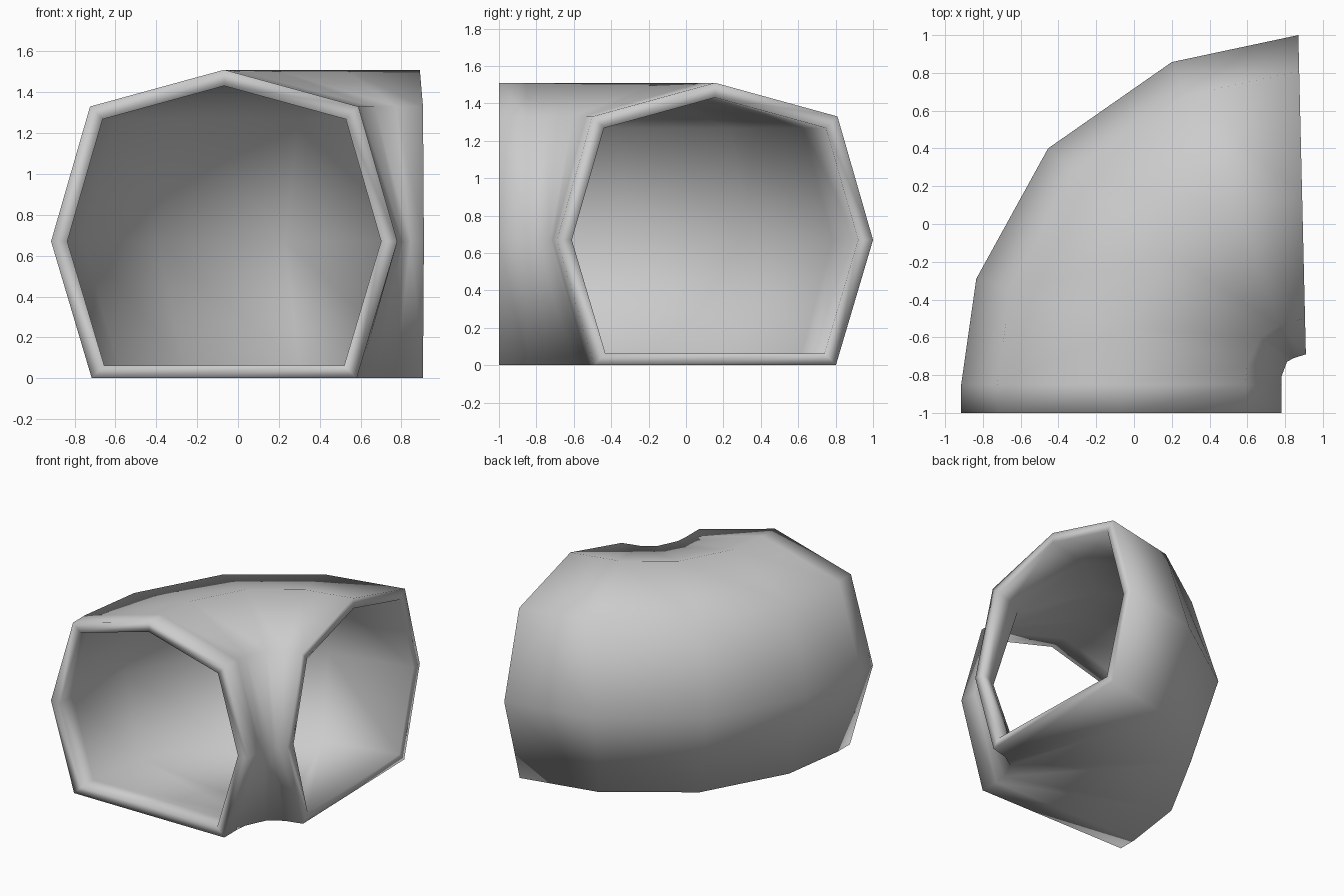
import bpy, bmesh
from mathutils import Vector

if "Cube" in bpy.data.objects:
    bpy.data.objects.remove(bpy.data.objects["Cube"])

# Heptagonal cross-section: (sideways fraction of half width, height)
PROFILE = [(-1, 0.67), (-0.775, 1.33), (0, 1.51), (0.775, 1.33),
           (1, 0.67), (0.765, 0.0), (-0.765, 0.0)]
# Stations round the bend: plan position of the outer and inner side
STATIONS = [((-0.915, -1.0), (0.78, -1.0)), ((-0.915, -0.85), (0.78, -0.85)),
            ((-0.835, -0.29), (0.78, -0.81)), ((-0.455, 0.40), (0.81, -0.73)),
            ((0.20, 0.857), (0.845, -0.71)), ((0.87, 1.0), (0.91, -0.69))]
N = len(PROFILE)


def ring(bm, station, scale):
    a, b = Vector(station[0]), Vector(station[1])
    mid, half = (a + b) / 2, (b - a) / 2
    verts = []
    for s, z in PROFILE:
        p = mid + half * s * scale
        verts.append(bm.verts.new((p.x, p.y, 0.67 + (z - 0.67) * scale)))
    return verts


def bridge(bm, r1, r2):
    for i in range(N):
        j = (i + 1) % N
        bm.faces.new((r1[i], r1[j], r2[j], r2[i]))


# Tunnel bend: outer skin, far rim, inner skin back, near rim
bm = bmesh.new()
outer = [ring(bm, s, 1.0) for s in STATIONS]
inner = [ring(bm, s, 0.906) for s in STATIONS]
loop = outer + inner[::-1]
for k in range(len(loop)):
    bridge(bm, loop[k], loop[(k + 1) % len(loop)])
bmesh.ops.recalc_face_normals(bm, faces=bm.faces)
for f in bm.faces:
    f.smooth = True

mesh = bpy.data.meshes.new("tunnel_bend")
bm.to_mesh(mesh)
bm.free()
tunnel = bpy.data.objects.new("tunnel_bend", mesh)
bpy.context.collection.objects.link(tunnel)
